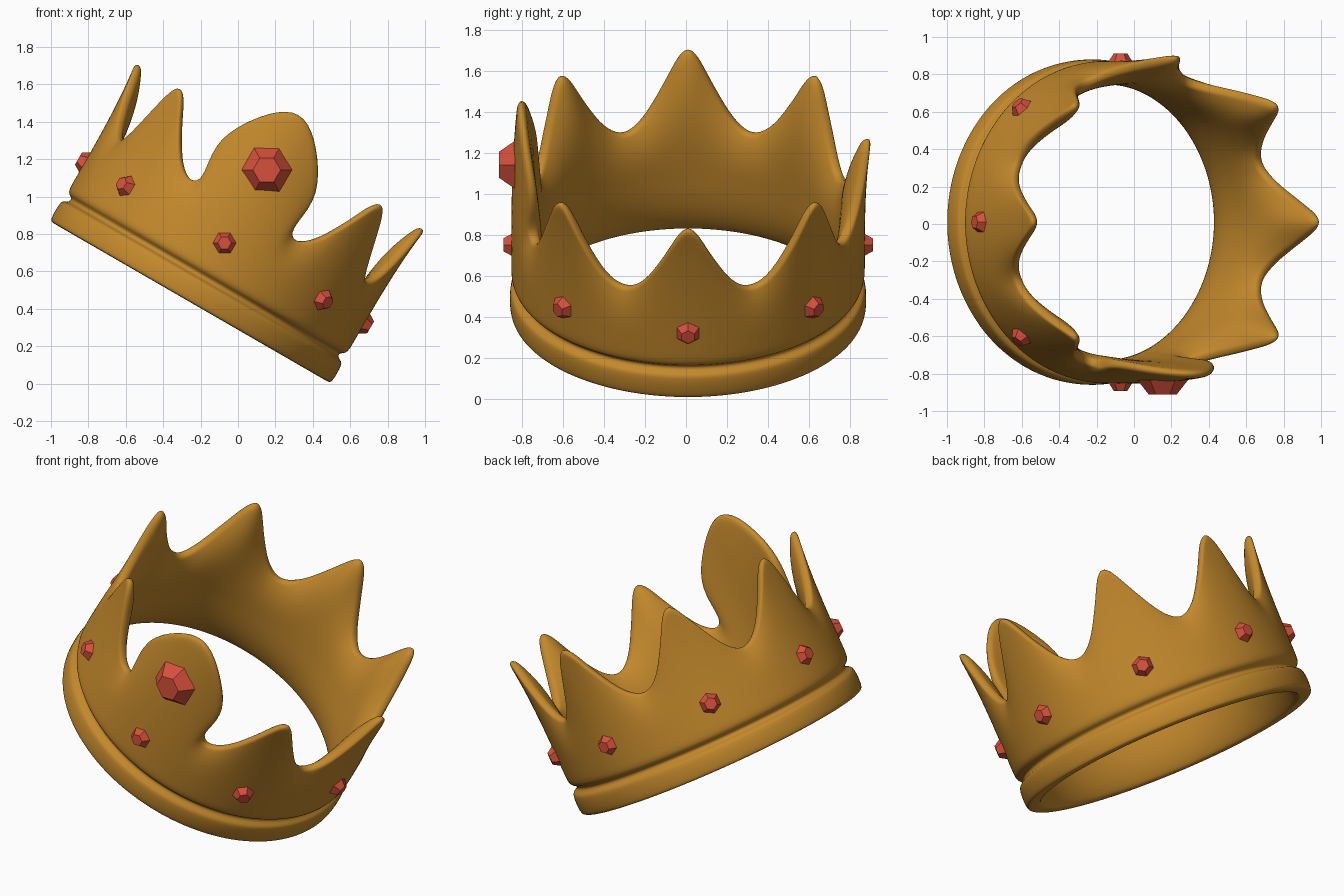
import bpy, bmesh, math
from mathutils import Matrix

if "Cube" in bpy.data.objects:
    bpy.data.objects.remove(bpy.data.objects["Cube"])

# Whole crown is tilted 30 degrees about y
TILT = Matrix.Translation((-0.255, 0.01, 0.435)) @ Matrix.Rotation(math.radians(30), 4, 'Y')


def material(name, color):
    m = bpy.data.materials.new(name)
    m.diffuse_color = color
    m.use_nodes = True
    m.node_tree.nodes["Principled BSDF"].inputs["Base Color"].default_value = m.diffuse_color
    return m


gold = material("gold", (0.55, 0.25, 0.025, 1))
red = material("red_gem", (0.68, 0.08, 0.045, 1))


def make_object(name, bm, mat):
    bmesh.ops.recalc_face_normals(bm, faces=bm.faces)
    me = bpy.data.meshes.new(name)
    bm.to_mesh(me)
    bm.free()
    me.transform(TILT)
    me.materials.append(mat)
    ob = bpy.data.objects.new(name, me)
    bpy.context.collection.objects.link(ob)
    return ob


def lerp(a, b, t):
    return a + (b - a) * t


# Half outlines from tip to valley: (angle from centre, height)
spike = [(0, .968), (1.6, .955), (3.2, .925), (5, .875), (7.4, .805),
         (10.3, .73), (13.5, .655), (16.6, .605), (19.6, .575), (22.5, .565)]
disc = [(0, 1.168), (5, 1.147), (10, 1.09), (14.8, 1.01), (18.5, .93),
        (21, .85), (21.6, .76), (20.2, .66), (20, .60), (22.5, .567)]

# Columns: (base angle, top angle, top height, edge radius)
columns = []
for k in range(8):
    centre = -90 + 45 * k
    half = disc if k == 0 else spike
    tip_r = 0.815 if k == 0 else 0.877
    pts = []
    for i, (a, h) in enumerate(half):
        base = 22.5 * (i / 9) ** 1.3 if k == 0 else a
        f = (h - half[-1][1]) / (half[0][1] - half[-1][1])
        pts.append((base, a, h, lerp(0.805, tip_r, f ** 0.7 if f > 0 else 0)))
    for b, a, h, r in reversed(pts[1:]):
        columns.append((centre - b, centre - a, h, r))
    for b, a, h, r in pts[:-1]:
        columns.append((centre + b, centre + a, h, r))

# Base moulding profile from inner wall, under the rim, to outer wall
moulding = [(.733, .24), (.738, .15), (.755, .07), (.778, .014), (.79, 0), (.80, 0),
            (.852, 0), (.863, .004), (.868, .02), (.871, .065), (.867, .115), (.858, .13),
            (.835, .138), (.827, .15), (.828, .165), (.85, .176), (.862, .195), (.863, .24)]
steps = [0, .18, .36, .54, .7, .83, .93, .98]

bm = bmesh.new()
rings = []
for base, top, h, edge in columns:
    def wall(v, r0, r1):
        return (lerp(r0, r1, v ** 3), lerp(.3, h, v), lerp(base, top, v * v))
    prof = [(r, z, base) for r, z in moulding]
    prof += [wall(v, .863, edge + .018) for v in steps]
    prof.append((edge, h, top))
    prof += [wall(v, .734, edge - .018) for v in reversed(steps)]
    rings.append([bm.verts.new((r * math.cos(math.radians(a)), r * math.sin(math.radians(a)), z))
                  for r, z, a in prof])
n, m = len(rings), len(rings[0])
for i in range(n):
    p, q = rings[i], rings[(i + 1) % n]
    for j in range(m):
        bm.faces.new((p[j], q[j], q[(j + 1) % m], p[(j + 1) % m]))
crown = make_object("crown_body", bm, gold)
crown.data.polygons.foreach_set("use_smooth", [True] * len(crown.data.polygons))
sub = crown.modifiers.new("smooth", 'SUBSURF')
sub.levels = sub.render_levels = 1


# Faceted hexagonal gems, one point towards the crown's top
def gem(name, angle, height, radius, r_in, r_out):
    bm = bmesh.new()
    depth = r_out - r_in
    bmesh.ops.create_cone(bm, cap_ends=True, segments=6, radius1=radius,
                          radius2=radius * 0.55, depth=depth)
    top = max(v.co.x for v in bm.verts)
    pointed_x = sum(abs(v.co.x - top) < 1e-4 for v in bm.verts) == 1
    place = (Matrix.Rotation(math.radians(angle), 4, 'Z')
             @ Matrix.Translation(((r_in + r_out) / 2, 0, height))
             @ Matrix.Rotation(math.radians(90), 4, 'Y')
             @ Matrix.Rotation(0 if pointed_x else math.radians(30), 4, 'Z'))
    bmesh.ops.transform(bm, matrix=place, verts=bm.verts)
    make_object(name, bm, red)


for k in range(8):
    gem(f"small_gem_{k + 1}", -90 + 45 * k, 0.366, 0.066, 0.855, 0.902)
gem("large_front_gem", -90, 0.817, 0.135, 0.845, 0.922)
